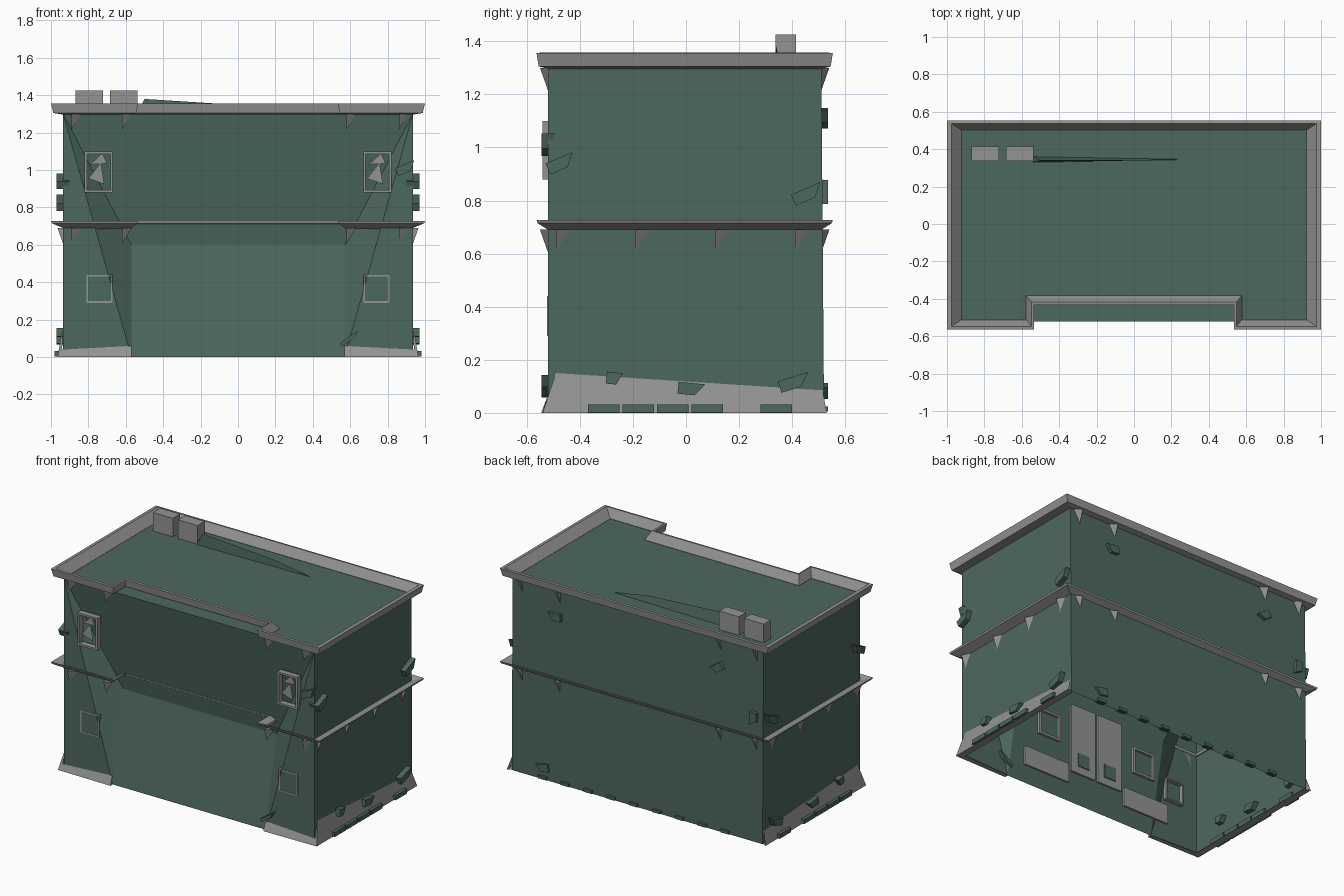
import bpy, bmesh, math
from mathutils import Vector, Matrix

old = bpy.data.objects.get("Cube")
if old:
    bpy.data.objects.remove(old, do_unlink=True)


def material(name, rgb):
    m = bpy.data.materials.new(name)
    m.use_nodes = True
    m.diffuse_color = (*rgb, 1)
    node = m.node_tree.nodes["Principled BSDF"]
    node.inputs["Base Color"].default_value = (*rgb, 1)
    node.inputs["Roughness"].default_value = 0.9
    return m


GREEN = material("dull_green_plaster", (0.073, 0.138, 0.112))
GREY = material("weathered_grey", (0.30, 0.295, 0.295))
W, BACK, FRONT, TOP = 0.935, 0.51, -0.52, 1.30   # main wall lines
RX, RY = 0.57, -0.39                             # front recess


def mesh(name, verts, faces, mat, recalc=True):
    me = bpy.data.meshes.new(name)
    me.from_pydata(verts, [], faces)
    if recalc:
        bm = bmesh.new()
        bm.from_mesh(me)
        bmesh.ops.recalc_face_normals(bm, faces=bm.faces)
        bm.to_mesh(me)
        bm.free()
    me.materials.append(mat)
    ob = bpy.data.objects.new(name, me)
    bpy.context.scene.collection.objects.link(ob)
    return ob


def box(name, x, y, z, mat):
    v = [(a, b, c) for a in x for b in y for c in z]
    f = [(0, 1, 3, 2), (4, 6, 7, 5), (0, 4, 5, 1), (2, 3, 7, 6), (0, 2, 6, 4), (1, 5, 7, 3)]
    return mesh(name, v, f, mat)


# Walls and roof: open below, the front bent in at the middle
verts, faces = [], []
for s in (-1, 1):
    verts += [(s * W, FRONT, 0), (s * W, FRONT, TOP), (s * W, BACK + .01, 0), (s * W, BACK, TOP),
              (s * RX, FRONT, 0), (s * RX, RY - .015, .6)]
for o in (0, 6):
    faces += [(o, o + 1, o + 3, o + 2), (o, o + 4, o + 1), (o + 4, o + 5, o + 1)]
faces += [(4, 10, 11, 5), (5, 11, 7, 1), (1, 7, 9, 3), (2, 3, 9, 8)]
mesh("walls_and_roof", verts, faces, GREEN)

# Mouldings swept around the recessed floor plan
PLAN = [(-W, FRONT), (-RX, FRONT), (-RX, RY), (RX, RY), (RX, FRONT), (W, FRONT), (W, BACK), (-W, BACK)]


def moulding(name, section):
    n, k = len(PLAN), len(section)
    verts = []
    for i, p in enumerate(PLAN):
        a, b, c = Vector(PLAN[i - 1]), Vector(p), Vector(PLAN[(i + 1) % n])
        d1, d2 = (b - a).normalized(), (c - b).normalized()
        out = Vector((d1.y + d2.y, -d1.x - d2.x))
        for d, z in section:
            # side overhang is a little wider than front and back
            wide = 1.5 if abs(p[0]) == W else .8
            verts.append((b.x + out.x * d * wide, b.y + out.y * d, z))
    faces = [(i * k + j, i * k + (j + 1) % k, (i + 1) % n * k + (j + 1) % k, (i + 1) % n * k + j)
             for i in range(n) for j in range(k)]
    return mesh(name, verts, faces, GREY)


moulding("roof_cornice", [(-.005, 1.295), (.035, 1.305), (.043, 1.355), (.028, 1.357), (-.008, 1.302)])
moulding("floor_band", [(-.008, .685), (.04, .715), (.043, .727), (-.008, .705)])


# Brackets: small pointed wedges below the mouldings
def bracket(name, origin, along, out):
    o, a, d = Vector(origin), Vector(along), Vector(out)
    pts = [o, o + a * .05, o - Vector((0, 0, .085)), o + d * .03]
    mesh(name, [tuple(p) for p in pts], [(0, 1, 2), (0, 1, 3), (0, 2, 3), (1, 2, 3)], GREY)


for z, level in ((.69, "band"), (TOP, "cornice")):
    for x in (-.89, -.62, .58, .86):
        bracket("front_bracket_" + level, (x, FRONT, z), (1, 0, 0), (0, -1, 0))
        bracket("back_bracket_" + level, (x, BACK, z), (1, 0, 0), (0, 1, 0))
for s in (-1, 1):
    for y in (-.49, -.19, .11, .41):
        bracket("side_bracket", (s * W, y, .69), (0, 1, 0), (s, 0, 0))

# Flared plinths on the sides and front wings
for s in (-1, 1):
    v = [(.938, -.49, .15), (.938, .515, .085), (.965, .53, 0), (.965, -.54, 0),
         (RX, -.545, 0), (RX, -.523, .06), (.94, -.523, .04), (.92, -.5, 0), (.92, .51, 0), (RX, -.515, 0)]
    mesh("plinth", [(s * x, y, z) for x, y, z in v],
         [(0, 1, 2, 3), (0, 3, 6), (3, 4, 5, 6), (3, 2, 8, 7), (4, 3, 7, 9)], GREY)


# Windows
def frame(name, x0, x1, z0, z1, y, depth, t):
    for a, b, c, d in ((x0, x1, z0, z0 + t), (x0, x1, z1 - t, z1),
                       (x0, x0 + t, z0 + t, z1 - t), (x1 - t, x1, z0 + t, z1 - t)):
        box(name, (a, b), (y, y + depth), (c, d), GREY)


for s in (-1, 1):
    x0, x1 = sorted((s * .67, s * .82))
    frame("upper_window_frame", x0, x1, .88, 1.10, -.54, .04, .013)
    c = s * .745
    mesh("upper_window_pane",
         [(c - .055, -.522, .955), (c + .03, -.522, .925), (c + .012, -.522, 1.04),
          (c - .045, -.522, 1.03), (c + .045, -.522, 1.035), (c + .02, -.522, 1.09)],
         [(0, 1, 2), (3, 4, 5)], GREY)
    x0, x1 = sorted((s * .67, s * .81))
    frame("lower_window_frame", x0, x1, .29, .44, -.523, .03, .009)
    # Recessed shop front behind the sloping panel
    x0, x1 = sorted((s * .29, s * .46))
    frame("shop_window_frame", x0, x1, .27, .45, -.37, .02, .015)
    x0, x1 = sorted((s * .22, s * .57))
    box("shop_plinth", (x0, x1), (-.37, -.355), (.01, .14), GREY)
    x0, x1 = sorted((s * .01, s * .2))
    box("shop_door", (x0, x1), (-.37, -.355), (.1, .57), GREY)
    x0, x1 = sorted((s * .06, s * .15))
    box("shop_door_panel", (x0, x1), (-.356, -.349), (.15, .24), GREEN)

# Roof boxes and a leaning sliver
for x0 in (-.87, -.685):
    box("roof_box", (x0, x0 + .147), (.338, .415), (TOP, 1.425), GREY)
mesh("roof_sliver", [(-.54, .33, TOP), (-.54, .36, TOP), (-.5, .34, 1.38), (.05, .34, 1.345), (.3, .345, TOP)],
     [(0, 1, 2), (0, 2, 3, 4), (1, 2, 3, 4)], GREEN)


# Loose bricks: tapered blocks standing proud of the walls
def brick(pos, size, tilt, on_side):
    sx, sy, sz = size
    ob = box("loose_brick", (-sx / 2, sx / 2), (-sy / 2, sy / 2), (-sz / 2, sz / 2), GREEN)
    for v in ob.data.vertices:
        if v.co.z < 0 and v.co.x > 0:
            v.co.x *= .3
    turn = Matrix.Rotation(math.pi / 2 if on_side else 0, 4, 'Z') @ Matrix.Rotation(tilt, 4, 'Y')
    ob.data.transform(Matrix.Translation(pos) @ turn)


for s in (-1, 1):
    for y, z, w, tilt in ((-.47, .94, .11, -.4), (.46, .825, .12, -.4), (.41, .115, .12, -.3),
                          (.02, .09, .1, .1), (-.27, .13, .06, .1)):
        brick((s * W, y, z), (w, .07, .045), tilt, True)
    for y in (-.31, -.18, -.05, .08, .34):
        box("ground_slab", sorted((s * .92, s * .98)), (y - .06, y + .06), (.002, .032), GREEN)
for x, z, tilt in ((.61, 1.12, .1), (-.6, 1.10, .6), (-.87, .83, 1.5), (.7, .08, .2)):
    brick((x, BACK, z), (.09, .05, .05), tilt, False)
for i in range(9):
    x = .7 - i * .17
    box("back_slab", (x - .03, x + .03), (.5, .535), (.005, .025), GREEN)
brick((.6, FRONT, .1), (.12, .05, .02), -.6, False)
brick((.9, FRONT, 1.01), (.11, .05, .045), -.4, False)
